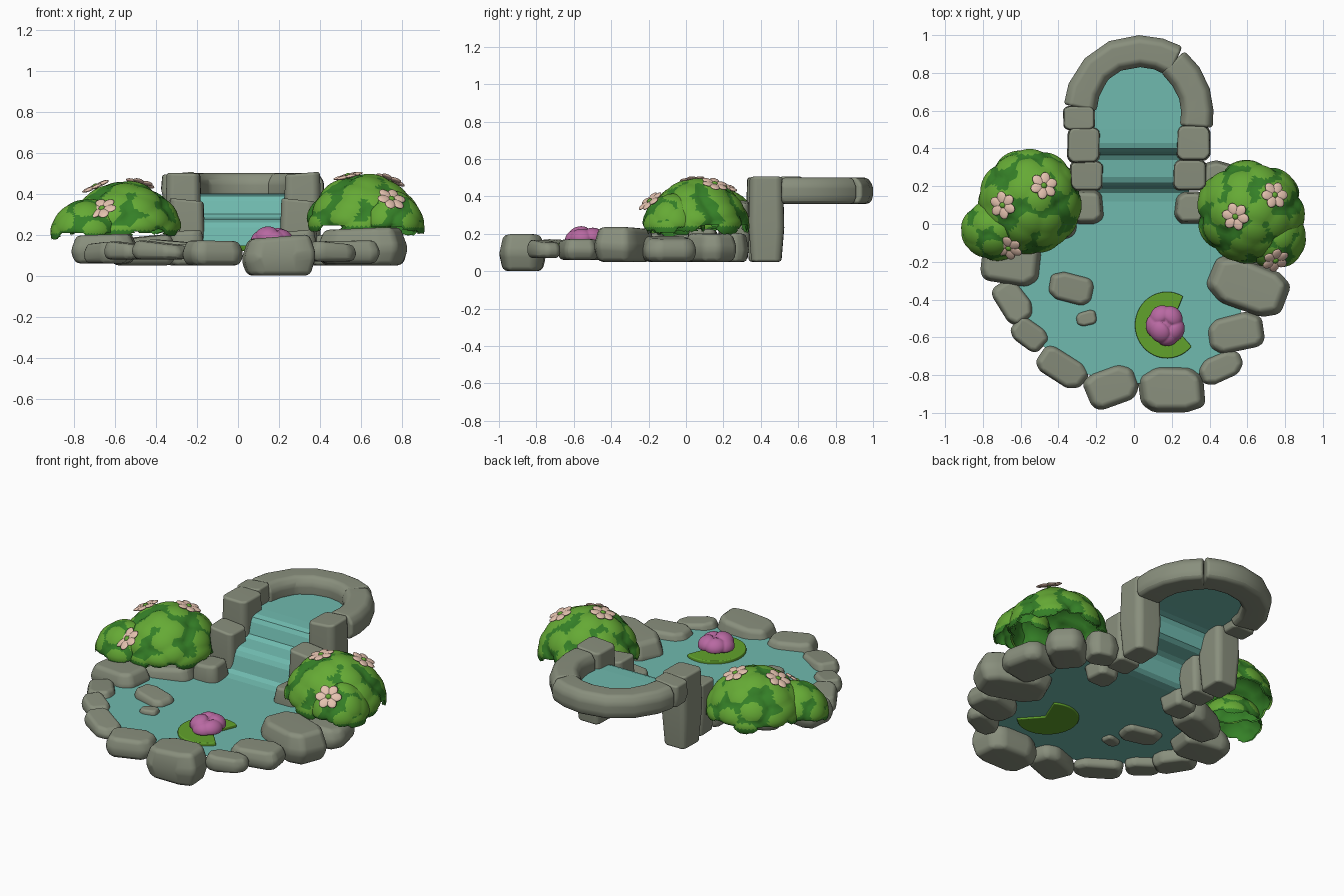
import bpy, bmesh, math, random
from mathutils import Vector, Matrix
from mathutils.bvhtree import BVHTree

if "Cube" in bpy.data.objects:
    bpy.data.objects.remove(bpy.data.objects["Cube"])

random.seed(4)


def material(name, col):
    m = bpy.data.materials.new(name)
    m.diffuse_color = (*col, 1)
    m.use_nodes = True
    m.node_tree.nodes["Principled BSDF"].inputs["Base Color"].default_value = m.diffuse_color
    return m


STONE = material("grey stone", (0.25, 0.275, 0.205))
WATER = material("teal water", (0.16, 0.49, 0.425))
LIGHT = material("light leaf green", (0.13, 0.40, 0.035))
DARK = material("dark leaf green", (0.035, 0.215, 0.02))
PAD = material("lily pad green", (0.12, 0.36, 0.025))
PINK = material("lotus pink", (0.48, 0.14, 0.36))
PETAL = material("pale petal", (0.78, 0.54, 0.43))


def finish(bm, name, mats, bevel=0, recalc=True, smooth=True):
    if recalc:
        bmesh.ops.recalc_face_normals(bm, faces=bm.faces)
    for f in bm.faces:
        f.smooth = smooth
    me = bpy.data.meshes.new(name)
    bm.to_mesh(me)
    bm.free()
    for m in mats:
        me.materials.append(m)
    ob = bpy.data.objects.new(name, me)
    bpy.context.collection.objects.link(ob)
    if bevel:
        b = ob.modifiers.new("bevel", 'BEVEL')
        b.width, b.segments, b.limit_method = bevel, 3, 'ANGLE'
        b.angle_limit = math.radians(25)
        ob.modifiers.new("normals", 'WEIGHTED_NORMAL')
    return ob


def skin(bm, rings):
    """Bridge closed rings of points and cap both ends."""
    vs = [[bm.verts.new(p) for p in r] for r in rings]
    n = len(vs[0])
    for a, b in zip(vs, vs[1:]):
        for i in range(n):
            bm.faces.new((a[i], a[(i + 1) % n], b[(i + 1) % n], b[i]))
    bm.faces.new(vs[0][::-1])
    bm.faces.new(vs[-1])


def spow(v, p):
    return math.copysign(abs(v) ** p, v)


def stone(name, x, y, sx, sy, rot, z0, z1, square=0.55, jit=0.07):
    bm = bmesh.new()
    prof = [(math.pi / 8 + i * math.pi / 4 + random.uniform(-jit, jit) * 2,
             1.06 + random.uniform(-jit, jit)) for i in range(8)]
    r, h = math.radians(rot), z1 - z0
    tilt = random.uniform(-0.12, 0.12)
    rings = []
    for t, s in ((0, 0.84), (0.45, 1.0), (1, 0.82 if jit > 0.05 else 0.93)):
        ring = []
        for a, k in prof:
            px = spow(math.cos(a), square) * sx / 2 * s * k
            py = spow(math.sin(a), square) * sy / 2 * s * k
            dz = random.uniform(-0.06, 0.06) * h if t == 0.45 else 0
            ring.append((x + px * math.cos(r) - py * math.sin(r),
                         y + px * math.sin(r) + py * math.cos(r),
                         z0 + h * t + dz + px * tilt * t))
        rings.append(ring)
    skin(bm, rings)
    return finish(bm, name, [STONE], min(0.026, h * 0.22))


# Stones around the lower pool: x, y, length, width, turn, bottom, top
rim = [(0.20, -0.875, 0.35, 0.25, 0, 0.00, 0.19), (-0.12, -0.86, 0.28, 0.20, 20, 0.05, 0.17),
       (-0.38, -0.76, 0.29, 0.16, -33, 0.08, 0.16), (-0.555, -0.585, 0.20, 0.14, -40, 0.08, 0.16),
       (-0.64, -0.41, 0.26, 0.16, -55, 0.06, 0.16), (-0.66, -0.2, 0.32, 0.23, -8, 0.06, 0.20),
       (-0.46, -0.01, 0.32, 0.20, 20, 0.05, 0.19), (-0.25, 0.09, 0.17, 0.17, 0, 0.05, 0.22),
       (0.46, -0.76, 0.25, 0.14, 25, 0.07, 0.16), (0.54, -0.575, 0.31, 0.20, 12, 0.06, 0.17),
       (0.61, -0.335, 0.42, 0.26, -22, 0.05, 0.23), (0.67, -0.09, 0.27, 0.29, 10, 0.05, 0.18),
       (0.60, 0.13, 0.26, 0.22, 40, 0.05, 0.20), (0.45, 0.25, 0.17, 0.16, -20, 0.05, 0.20),
       (0.30, 0.09, 0.16, 0.17, 0, 0.05, 0.22)]
for i, s in enumerate(rim):
    stone(f"rim_stone_{i + 1}", *s)

# Stones poking out of the water
stone("pool_rock_large", -0.33, -0.345, 0.24, 0.16, -15, 0.10, 0.17)
stone("pool_rock_small", -0.25, -0.5, 0.11, 0.075, 15, 0.11, 0.155)

# Stepped stones beside the cascade
steps = [(-0.25, 0.255, 0.17, 0.155, 0, 0.06, 0.37), (-0.265, 0.42, 0.17, 0.19, 0, 0.05, 0.50),
         (-0.29, 0.56, 0.165, 0.125, 0, 0.36, 0.50), (0.295, 0.26, 0.17, 0.16, 0, 0.06, 0.37),
         (0.315, 0.43, 0.175, 0.18, 0, 0.05, 0.50)]
for i, s in enumerate(steps):
    stone(f"cascade_stone_{i + 1}", *s, square=0.35, jit=0.03)


# Curved stones around the upper basin
def arch(name, path, w=0.17, z0=0.36, z1=0.5):
    pts = [Vector(p) for p in path]
    bm = bmesh.new()
    rings = []
    sec = [(-1, 0.22), (-0.8, 0), (0.8, 0), (1, 0.22), (1, 0.7), (0.66, 1), (-0.66, 1), (-1, 0.7)]
    for i, p in enumerate(pts):
        d = (pts[min(i + 1, len(pts) - 1)] - pts[max(i - 1, 0)]).normalized()
        n = Vector((-d.y, d.x))
        k = w / 2 * random.uniform(0.98, 1.05)
        rings.append([(p.x + n.x * k * u, p.y + n.y * k * u, z0 + (z1 - z0) * v) for u, v in sec])
    skin(bm, rings)
    return finish(bm, name, [STONE], 0.022)


left_arc = [(-0.285, 0.615), (-0.265, 0.71), (-0.2, 0.82), (-0.1, 0.89), (0.03, 0.915), (0.13, 0.9), (0.222, 0.86)]
right_arc = [(0.205, 0.86), (0.275, 0.78), (0.32, 0.69), (0.335, 0.6), (0.33, 0.515)]
arch("basin_stone_left", left_arc)
arch("basin_stone_right", right_arc)

# Water: lower pool, two-step cascade and upper basin
bm = bmesh.new()
pool = [(-0.25, 0.12), (-0.5, 0.0), (-0.66, -0.2), (-0.63, -0.42), (-0.54, -0.59), (-0.37, -0.75), (-0.12, -0.84),
        (0.2, -0.85), (0.45, -0.75), (0.54, -0.57), (0.6, -0.33), (0.64, -0.08), (0.55, 0.12), (0.3, 0.12)]
bm.faces.new([bm.verts.new((x, y, 0.13)) for x, y in pool])
fall = [(0.12, 0.13), (0.165, 0.137), (0.185, 0.155), (0.205, 0.235), (0.22, 0.26), (0.25, 0.274), (0.34, 0.283),
        (0.365, 0.30), (0.385, 0.365), (0.40, 0.388), (0.43, 0.398), (0.5, 0.40)]
rows = [[bm.verts.new((x, y, z)) for x in (-0.24, 0.29)] for y, z in fall]
for a, b in zip(rows, rows[1:]):
    bm.faces.new((a[0], a[1], b[1], b[0]))
basin = [(-0.26, 0.5)] + left_arc + right_arc[1:] + [(0.31, 0.5)]
bm.faces.new([bm.verts.new((x, y, 0.40)) for x, y in basin[::-1]])
finish(bm, "water", [WATER], recalc=False, smooth=False)

# Lily pad with a wedge notch
bm = bmesh.new()
outline = [(0.20, -0.53)]
for i in range(33):
    a = math.radians(60 + i * (320 - 60) / 32)
    outline.append((0.175 + 0.17 * math.cos(a), -0.535 + 0.176 * math.sin(a)))
skin(bm, [[(x, y, z) for x, y in outline] for z in (0.12, 0.148)])
finish(bm, "lily_pad", [PAD], 0.006)

# Lotus: lobed bud
bm = bmesh.new()
bmesh.ops.create_icosphere(bm, subdivisions=5, radius=1)
lobes = [Vector((math.cos(a), math.sin(a), h)).normalized()
         for a, h in ((0.9, 0.5), (3.2, 0.15), (4.9, 0.15), (5.8, 0.3), (2.1, 0.45), (4.0, 0.9))]
for v in bm.verts:
    d = min(v.co.angle(l) for l in lobes)
    k = 0.68 + 0.36 * math.sqrt(max(0, 1 - (d / 0.85) ** 2))
    z = v.co.z * k
    v.co = Vector((0.168 + v.co.x * k * 0.102, -0.535 + v.co.y * k * 0.108,
                   0.165 + (0.082 if z > 0 else 0.03) * z))
finish(bm, "lotus_flower", [PINK])


# Bushes: open leafy shells with a ragged hem and a dark lining
def add_dome(bm, cx, cy, cz, rx, ry, rz, leaves):
    tips = []
    for i in range(leaves):
        z = 1 - (i + 0.5) / leaves * 1.2
        a = i * 2.39996 + random.uniform(-0.3, 0.3)
        q = math.sqrt(1 - z * z)
        tips.append(Vector((q * math.cos(a), q * math.sin(a), z)))
    reach = 2.4 / math.sqrt(leaves)
    for lining in (False, True):
        part = bmesh.new()
        bmesh.ops.create_icosphere(part, subdivisions=5, radius=1)
        dist = {v: min(v.co.angle(t) for t in tips) for v in part.verts}
        kill = []
        for f in part.faces:
            d = sum(dist[v] for v in f.verts) / 3
            z = f.calc_center_median().z
            f.material_index = 0 if not lining and d < reach * 0.53 and z > -0.1 else 1
            if z < -0.06 and (d > reach * 0.6 or z < -0.4):
                kill.append(f)
        for v in part.verts:
            k = 0.87 + 0.17 * math.sqrt(max(0, 1 - (dist[v] / reach) ** 2)) - 0.04 * lining
            c = v.co.copy()
            if c.z < 0:
                q = max(0.01, math.hypot(c.x, c.y))
                c.x, c.y, c.z = c.x / q, c.y / q, c.z * 0.6
            else:
                c.z = c.z ** 1.2
            v.co = Vector((cx + c.x * rx * k, cy + c.y * ry * k, cz + c.z * rz * k))
        bmesh.ops.delete(part, geom=kill, context='FACES')
        if lining:
            bmesh.ops.reverse_faces(part, faces=part.faces)
        tmp = bpy.data.meshes.new("part")
        part.to_mesh(tmp)
        part.free()
        bm.from_mesh(tmp)
        bpy.data.meshes.remove(tmp)


def flower(name, p, n):
    """Six flat petals round a green button."""
    bm = bmesh.new()
    for i in range(7):
        size = (0.034, 0.027, 0.009) if i < 6 else (0.017, 0.017, 0.014)
        m = Matrix.Rotation(i * math.pi / 3, 4, 'Z') @ Matrix.Translation((0.041 if i < 6 else 0, 0, 0.003))
        old = set(bm.faces)
        bmesh.ops.create_uvsphere(bm, u_segments=14, v_segments=8, radius=1,
                                  matrix=m @ Matrix.Diagonal((*size, 1)))
        for f in set(bm.faces) - old:
            f.material_index = i // 6
    rot = n.to_track_quat('Z', 'Y').to_matrix().to_4x4()
    bm.transform(Matrix.Translation(p + n * 0.01) @ rot)
    finish(bm, name, [PETAL, LIGHT])


bushes = {
    "left_bush": ([(-0.55, 0.12, 0.235, 0.265, 0.27, 0.22, 30), (-0.735, -0.03, 0.215, 0.175, 0.16, 0.155, 14)],
                  [(-0.48, 0.2), (-0.69, 0.1), (-0.66, -0.12)]),
    "right_bush": ([(0.615, 0.065, 0.255, 0.28, 0.265, 0.235, 30), (0.745, -0.07, 0.245, 0.16, 0.165, 0.165, 14)],
                   [(0.74, 0.15), (0.54, 0.04), (0.745, -0.185)])}
for name, (domes, spots) in bushes.items():
    bm = bmesh.new()
    for d in domes:
        add_dome(bm, *d)
    tree = BVHTree.FromBMesh(bm)
    finish(bm, name, [LIGHT, DARK], recalc=False)
    cx, cy = domes[0][0], domes[0][1]
    for i, (x, y) in enumerate(spots):
        p, _, _, _ = tree.ray_cast(Vector((x, y, 2)), Vector((0, 0, -1)))
        if p is not None:
            n = Vector(((x - cx) * 2.6, (y - cy) * 2.6, 0.8)).normalized()
            flower(f"{name}_flower_{i + 1}", p, n)
